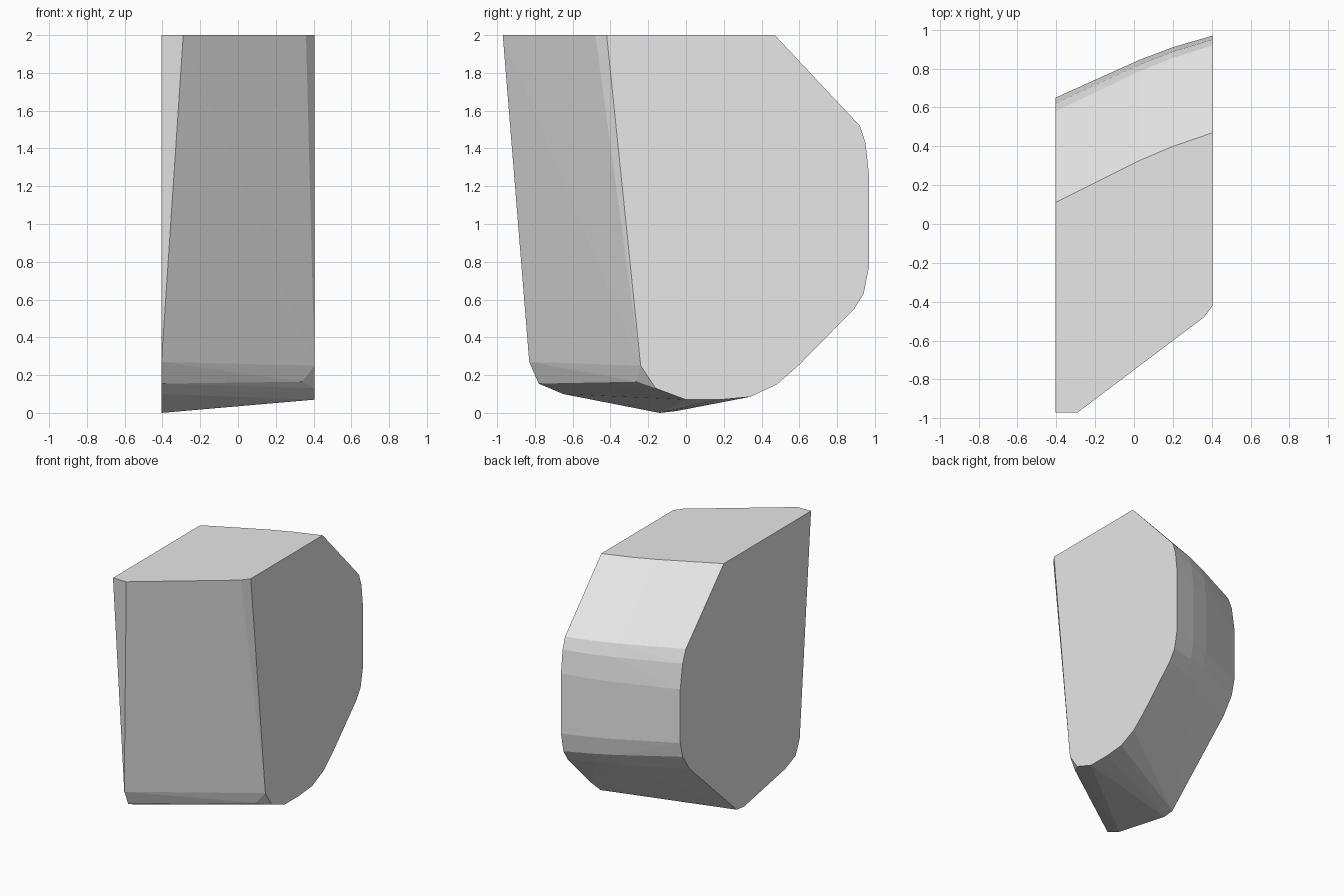
import bpy, bmesh, math

if "Cube" in bpy.data.objects:
    bpy.data.objects.remove(bpy.data.objects["Cube"])

grey = bpy.data.materials.new("plain grey")
grey.diffuse_color = (0.8, 0.8, 0.8, 1)
grey.use_nodes = True
grey.node_tree.nodes["Principled BSDF"].inputs["Base Color"].default_value = grey.diffuse_color

HALF = 0.405

# Rear outline of each flat side, top to bottom, as matching (y, z) pairs
right_rear = [(0.47, 2.0), (0.92, 1.52), (0.95, 1.43), (0.97, 1.25),
              (0.97, 0.78), (0.94, 0.63), (0.89, 0.55)]
left_rear = [(0.11, 2.0), (0.58, 1.51), (0.62, 1.41), (0.65, 1.22),
             (0.65, 0.80), (0.62, 0.68), (0.53, 0.55)]

# Underside and front outline of each flat side
right_front = [(0.60, 0.255), (0.48, 0.15), (0.34, 0.085), (0.18, 0.07),
               (0.0, 0.07), (-0.16, 0.13), (-0.24, 0.25), (-0.42, 2.0)]
left_front = [(-0.05, 0.01), (-0.14, 0.0), (-0.65, 0.10),
              (-0.78, 0.155), (-0.83, 0.27), (-0.97, 2.0)]

points = [(HALF, y, z) for y, z in right_rear + right_front]
points += [(-HALF, y, z) for y, z in left_rear + left_front]

# Rear wall bows slightly outward between the two sides
for x, bulge in ((0.03, 0.024), (0.2, 0.021)):
    t = (x + HALF) / (2 * HALF)
    for (ly, lz), (ry, rz) in zip(left_rear, right_rear):
        points.append((x, ly + (ry - ly) * t + bulge, lz + (rz - lz) * t))

# Cut-off front corners
points += [(-0.29, -0.97, 2.0), (0.36, -0.48, 2.0), (0.34, -0.26, 0.165)]

# Skin the outlines into one solid block
bm = bmesh.new()
for p in points:
    bm.verts.new(p)
hull = bmesh.ops.convex_hull(bm, input=bm.verts[:])
loose = [v for v in bm.verts if not v.link_faces]
bmesh.ops.delete(bm, geom=loose, context='VERTS')
bmesh.ops.dissolve_limit(bm, angle_limit=math.radians(1),
                         verts=bm.verts[:], edges=bm.edges[:])
bmesh.ops.recalc_face_normals(bm, faces=bm.faces[:])

mesh = bpy.data.meshes.new("slanted_block")
bm.to_mesh(mesh)
bm.free()
mesh.materials.append(grey)
block = bpy.data.objects.new("slanted_block", mesh)
bpy.context.collection.objects.link(block)
